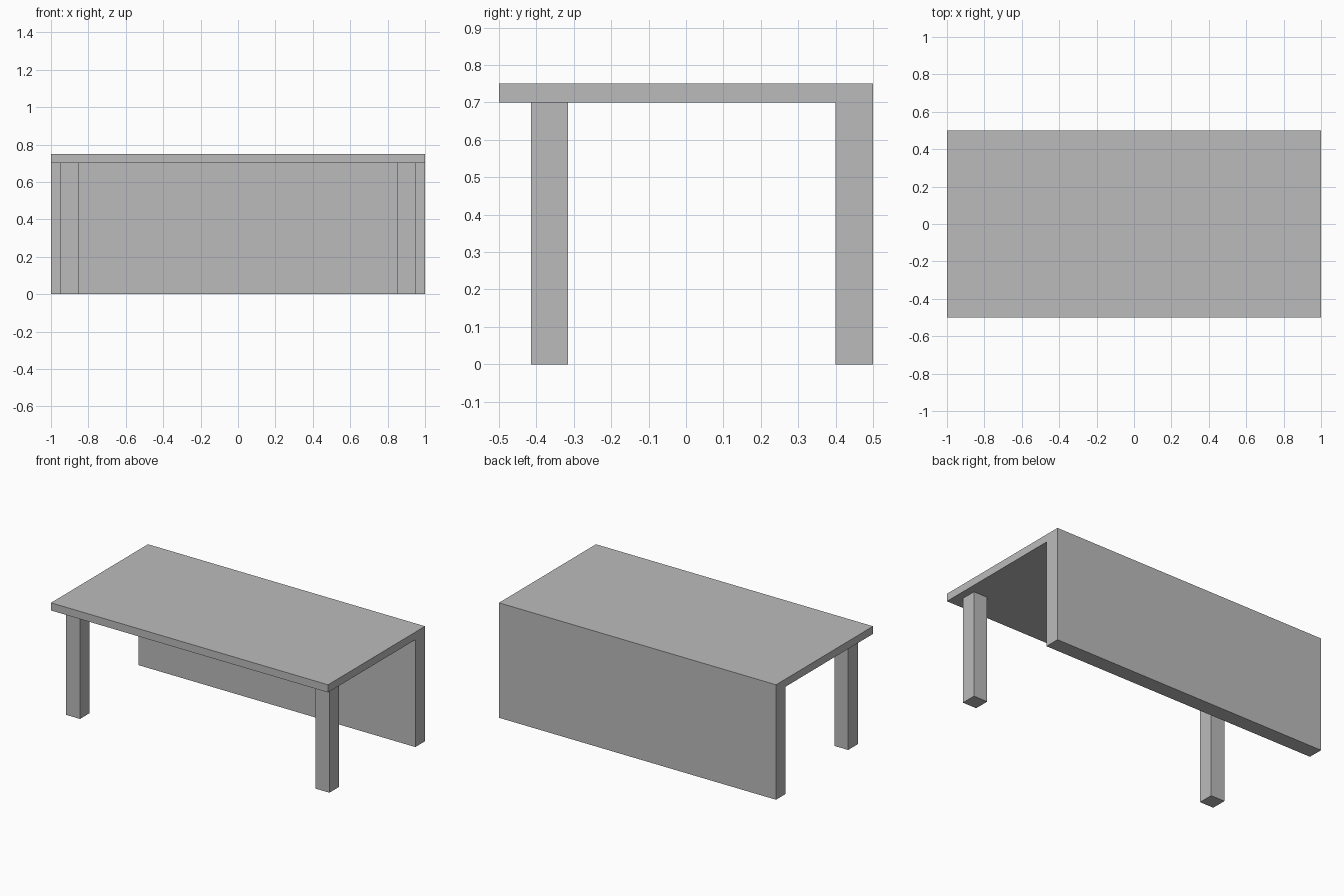
import bpy
import bmesh

cube = bpy.data.objects.get("Cube")
if cube:
    bpy.data.objects.remove(cube, do_unlink=True)

# Plain grey finish
grey = bpy.data.materials.new("plain_grey")
grey.use_nodes = True
colour = (0.5, 0.5, 0.5, 1)
grey.diffuse_color = colour
grey.node_tree.nodes["Principled BSDF"].inputs["Base Color"].default_value = colour


def extrude_profile(name, points, direction):
    """Extrude a flat outline into a closed solid."""
    bm = bmesh.new()
    face = bm.faces.new([bm.verts.new(p) for p in points])
    moved = bmesh.ops.extrude_face_region(bm, geom=[face], use_keep_orig=True)
    verts = [v for v in moved["geom"] if isinstance(v, bmesh.types.BMVert)]
    bmesh.ops.translate(bm, verts=verts, vec=direction)
    bmesh.ops.recalc_face_normals(bm, faces=bm.faces)
    mesh = bpy.data.meshes.new(name)
    bm.to_mesh(mesh)
    bm.free()
    mesh.materials.append(grey)
    obj = bpy.data.objects.new(name, mesh)
    bpy.context.collection.objects.link(obj)
    return obj


# Table top and full-width back panel as one L-shaped section
section = [(-0.5, 0.7), (0.4, 0.7), (0.4, 0), (0.5, 0), (0.5, 0.75), (-0.5, 0.75)]
extrude_profile("top_and_back_panel", [(-1, y, z) for y, z in section], (2, 0, 0))

# Two square front legs
half = 0.05
for side, x in (("left", 0.9), ("right", -0.9)):
    y = -0.365
    foot = [(x - half, y - half, 0), (x + half, y - half, 0),
            (x + half, y + half, 0), (x - half, y + half, 0)]
    extrude_profile("front_leg_" + side, foot, (0, 0, 0.7))
